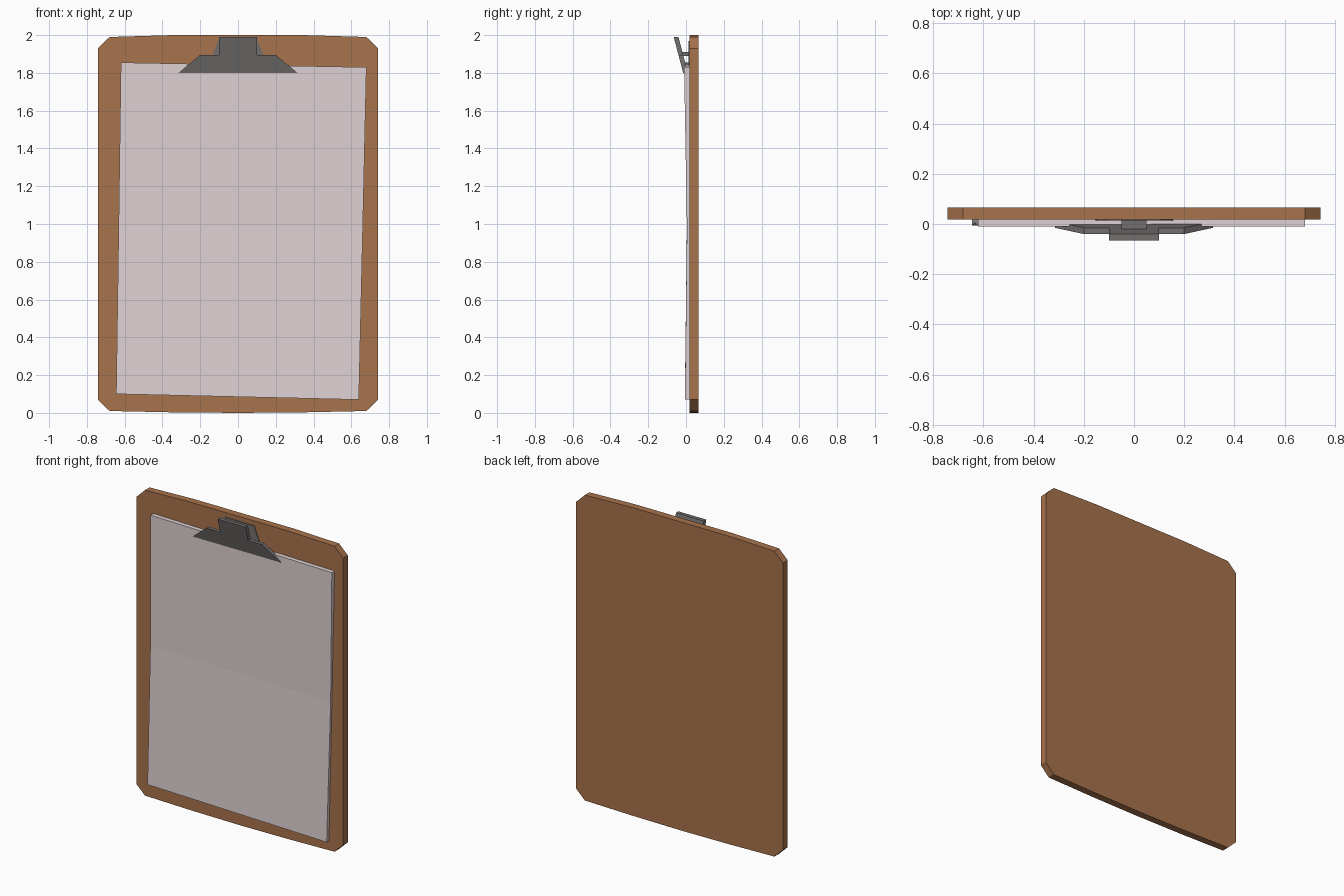
import bpy, bmesh

if "Cube" in bpy.data.objects:
    bpy.data.objects.remove(bpy.data.objects["Cube"])


def material(name, srgb):
    m = bpy.data.materials.new(name)
    lin = [((c / 255 + 0.055) / 1.055) ** 2.4 for c in srgb]
    m.diffuse_color = (*lin, 1)
    m.use_nodes = True
    m.node_tree.nodes["Principled BSDF"].inputs["Base Color"].default_value = m.diffuse_color
    return m


BROWN = material("brown hardboard", (168, 115, 76))
PAPER = material("pale paper", (224, 210, 212))
STEEL = material("grey steel", (116, 111, 111))


def slab(name, outline, front, back, mat):
    """Solid from an (x, z) outline; front and back give y as functions of z."""
    bm = bmesh.new()
    f = [bm.verts.new((x, front(z), z)) for x, z in outline]
    b = [bm.verts.new((x, back(z), z)) for x, z in outline]
    n = len(outline)
    bm.faces.new(f)
    bm.faces.new(b[::-1])
    for i in range(n):
        j = (i + 1) % n
        bm.faces.new((f[i], b[i], b[j], f[j]))
    bmesh.ops.recalc_face_normals(bm, faces=bm.faces)
    me = bpy.data.meshes.new(name)
    bm.to_mesh(me)
    bm.free()
    me.materials.append(mat)
    ob = bpy.data.objects.new(name, me)
    bpy.context.collection.objects.link(ob)
    return ob


def mirrored(half):
    return half + [(-x, z) for x, z in reversed(half) if x]


# Board with clipped corners and slightly bowed ends
slab("board", mirrored([(0, 0), (0.35, 0.003), (0.68, 0.01), (0.742, 0.07),
                        (0.742, 1.93), (0.68, 1.99), (0.35, 2.0)]),
     lambda z: 0.018, lambda z: 0.065, BROWN)

# Paper stack, crooked, with a front that dips in the middle
rows = [((-0.645, 0.10), (0.64, 0.07), -0.006),
        ((-0.632, 1.0), (0.661, 0.98), 0.005),
        ((-0.62, 1.855), (0.68, 1.83), -0.010)]
bm = bmesh.new()
rings = []
for (xl, zl), (xr, zr), y in rows:
    rings.append([bm.verts.new(p) for p in
                  ((xl, y, zl), (xr, y, zr), (xr, 0.019, zr), (xl, 0.019, zl))])
for a, b in zip(rings, rings[1:]):
    for i in range(4):
        j = (i + 1) % 4
        bm.faces.new((a[i], a[j], b[j], b[i]))
bm.faces.new(rings[0])
bm.faces.new(rings[-1])
bmesh.ops.recalc_face_normals(bm, faces=bm.faces)
me = bpy.data.meshes.new("paper_stack")
bm.to_mesh(me)
bm.free()
me.materials.append(PAPER)
bpy.context.collection.objects.link(bpy.data.objects.new("paper_stack", me))


# Tilted clip lever
def tilt(z):
    return -0.015 - (z - 1.80) * 0.263


slab("clip_lever", mirrored([(0.315, 1.80), (0.2, 1.895), (0.1, 1.895), (0.1, 1.99)]),
     tilt, lambda z: tilt(z) + 0.025, STEEL)

# Base plate lying on the board behind the lever
slab("clip_base", mirrored([(0.16, 1.83), (0.135, 1.895), (0.105, 1.97)]),
     lambda z: 0.014, lambda z: 0.02, STEEL)

# Hinge arms joining lever and base
for name, z, y in (("upper_hinge", 1.90, -0.03), ("lower_hinge", 1.84, -0.015)):
    slab(name, mirrored([(0.05, z - 0.01), (0.05, z + 0.01)]),
         lambda _, y=y: y, lambda _: 0.02, STEEL)
